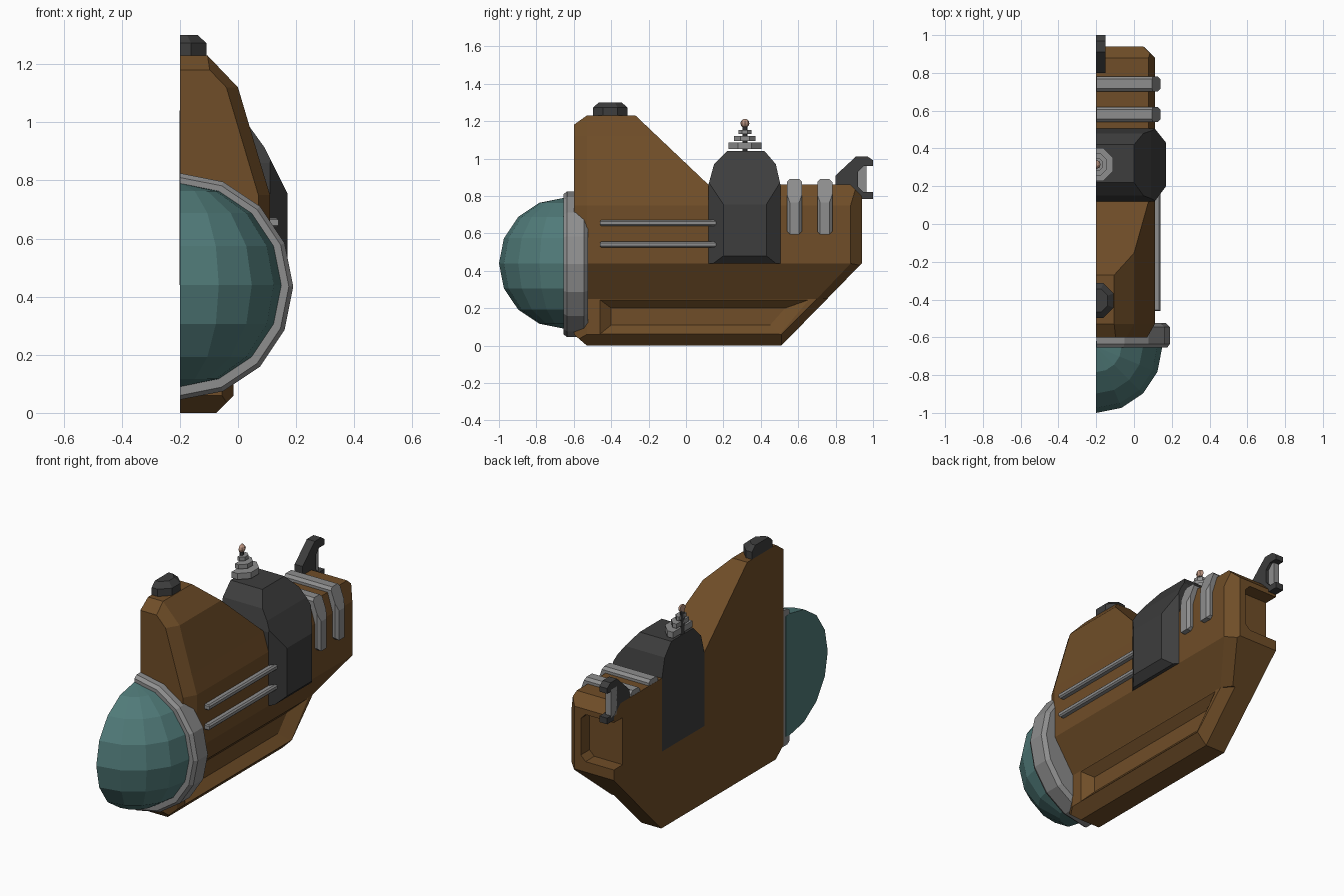
import bpy, bmesh
from math import sin, cos, pi
from mathutils import Vector

if "Cube" in bpy.data.objects:
    bpy.data.objects.remove(bpy.data.objects["Cube"])

MID = -0.2          # flat section plane of the half model


def material(name, rgb):
    m = bpy.data.materials.new(name)
    m.use_nodes = True
    m.diffuse_color = (*rgb, 1)
    m.node_tree.nodes["Principled BSDF"].inputs["Base Color"].default_value = (*rgb, 1)
    return m


BROWN = material("brown hull", (0.16, 0.075, 0.021))
DARK = material("dark metal", (0.047, 0.047, 0.047))
GREY = material("grey metal", (0.27, 0.27, 0.27))
TEAL = material("teal glass", (0.08, 0.195, 0.19))
COPPER = material("copper tip", (0.5, 0.3, 0.22))


def finish(name, bm, mat):
    bmesh.ops.recalc_face_normals(bm, faces=bm.faces[:])
    mesh = bpy.data.meshes.new(name)
    bm.to_mesh(mesh)
    bm.free()
    mesh.materials.append(mat)
    obj = bpy.data.objects.new(name, mesh)
    bpy.context.scene.collection.objects.link(obj)
    return obj


def hull(points):
    bm = bmesh.new()
    for p in points:
        bm.verts.new(p)
    bmesh.ops.remove_doubles(bm, verts=bm.verts[:], dist=1e-5)
    bmesh.ops.convex_hull(bm, input=bm.verts[:])
    loose = [v for v in bm.verts if not v.link_faces]
    bmesh.ops.delete(bm, geom=loose, context='VERTS')
    bmesh.ops.recalc_face_normals(bm, faces=bm.faces[:])
    bm.normal_update()
    bmesh.ops.dissolve_limit(bm, angle_limit=0.01, verts=bm.verts[:], edges=bm.edges[:])
    return bm


def clip(points, co, no):
    bm = hull(points)
    bmesh.ops.bisect_plane(bm, geom=bm.verts[:] + bm.edges[:] + bm.faces[:], dist=1e-6,
                           plane_co=co, plane_no=no, clear_outer=True)
    kept = [v.co.copy() for v in bm.verts]
    bm.free()
    return kept


def outline_planes(outline, a, b):
    """Outward planes along a convex outline drawn on axes a and b."""
    n = len(outline)
    mid = sum((Vector(p) for p in outline), Vector((0, 0))) / max(n, 1)
    for i in range(n):
        p, q = Vector(outline[i]), Vector(outline[(i + 1) % n])
        d = Vector((q.y - p.y, p.x - q.x)).normalized()
        if d.dot(p - mid) < 0:
            d = -d
        co, no = Vector((0, 0, 0)), Vector((0, 0, 0))
        co[a], co[b], no[a], no[b] = p.x, p.y, d.x, d.y
        yield co, no


def solid(name, mat, points=None, front=(), side=(), plan=(), planes=(), mid=MID):
    """Convex part: a block trimmed by its outlines, extra planes and the section."""
    if points is None:
        points = [(x, y, z) for x in (-2, 2) for y in (-2, 2) for z in (-2, 2)]
    cuts = list(planes) + [((mid, 0, 0), (-1, 0, 0))]
    for outline, a, b in ((front, 0, 2), (side, 1, 2), (plan, 0, 1)):
        cuts += outline_planes(outline, a, b)
    for co, no in cuts:
        points = clip(points, co, Vector(no).normalized())
    return finish(name, hull(points), mat)


def turned(profile, sides, centre, axis='Z', phase=0.0):
    """Points of a turned shape; profile holds (radius, position along axis)."""
    pts = []
    for r, h in profile:
        for i in range(sides):
            t = 2 * pi * (i + phase) / sides
            c, s = r * cos(t), r * sin(t)
            pts.append(Vector(centre) + Vector((c, s, h) if axis == 'Z' else (c, h, s)))
    return pts


def ball(r, sides, rings, centre):
    return turned([(r * sin(pi * k / rings), -r * cos(pi * k / rings))
                   for k in range(rings + 1)], sides, centre)


def carve(obj, cutter):
    mod = obj.modifiers.new("recess", 'BOOLEAN')
    mod.operation, mod.solver, mod.object = 'DIFFERENCE', 'EXACT', cutter
    cutter.hide_render = True
    bpy.context.view_layer.update()
    dg = bpy.context.evaluated_depsgraph_get()
    mesh = bpy.data.meshes.new_from_object(obj.evaluated_get(dg))
    obj.modifiers.clear()
    obj.data = mesh
    bpy.data.objects.remove(cutter)


def rect(a0, a1, b0, b1, c=0.0):
    """Rectangle with corners cut by c."""
    return [(a0 + c, b0), (a1 - c, b0), (a1, b0 + c), (a1, b1 - c),
            (a1 - c, b1), (a0 + c, b1), (a0, b1 - c), (a0, b0 + c)] if c else \
           [(a0, b0), (a1, b0), (a1, b1), (a0, b1)]


# Hull: body, tower and keel
nose_bevel = ((0.11, -0.53, 0.75), (0.0259, -0.0148, 0.0077))
body = solid("hull_body", BROWN,
             front=[(MID, .25), (-.015, .25), (.11, .44), (.11, .75), (.077, .86), (MID, .86)],
             side=[(-.6, .25), (-.6, .86), (.88, .86), (.94, .8), (.94, .44), (.755, .25)],
             plan=[(MID, -.6), (.07, -.6), (.11, -.53), (.11, .88), (.05, .94), (MID, .94)],
             planes=[nose_bevel, ((-.015, .7, .25), (.0104, .0076, -.0141))])
solid("tower", BROWN,
      front=[(MID, .86), (.077, .86), (0, 1.12), (-.105, 1.23), (MID, 1.23)],
      side=[(-.6, .86), (-.6, 1.18), (-.53, 1.23), (-.27, 1.23), (.12, .86)],
      planes=[nose_bevel, ((0, -.53, 1.12), (.0077, -.0044, .00735))])
keel = solid("keel", BROWN,
             front=[(MID, 0), (-.075, 0), (-.015, .06), (-.015, .25), (MID, .25)],
             side=[(-.6, .25), (-.6, .06), (-.53, 0), (.51, 0), (.755, .25)],
             plan=[(MID, -.6), (-.055, -.6), (-.015, -.53), (-.015, .8), (MID, .8)],
             planes=[((-.015, .51, .06), (1, 1, -1))])

# Recesses in the stern and the keel side
carve(body, solid("stern_cutter", BROWN, front=rect(-.5, .01, .5, .77, .03),
                  side=rect(.86, 1.1, .4, .9), mid=-.6))
carve(keel, solid("keel_cutter", BROWN, points=[
    (0, -.48, .26), (0, .7, .26), (0, .52, .045), (0, -.48, .045),
    (-.06, -.4, .2), (-.06, .53, .2), (-.06, .45, .11), (-.06, -.4, .11)]))

# Glass nose and its collar
solid("nose_dome", TEAL, points=ball(.35, 16, 8, (MID, -.65, .44)),
      planes=[((0, -.62, 0), (0, 1, 0))])
solid("nose_collar", GREY, mid=MID + .001, points=turned(
    [(.355, -.655), (.375, -.655), (.39, -.635), (.39, -.545), (.37, -.525)],
    16, (MID, 0, .435), 'Y'))

# Engine housing
solid("engine_housing", DARK, mid=MID - .001,
      front=[(-.3, .44), (.13, .44), (.17, .48), (.17, .755), (.09, .915), (0, 1.04), (-.3, 1.04)],
      side=[(.12, .44), (.12, .86), (.15, .97), (.22, 1.04), (.42, 1.04), (.48, .97),
            (.505, .86), (.505, .44)],
      plan=[(-.3, .12), (.11, .12), (.17, .2), (.17, .43), (.11, .505), (-.3, .505)])

# Stacked insulator on the housing
top = (MID, .315, 0)
solid("insulator_stem", DARK, points=turned([(.015, 1.03), (.015, 1.18)], 8, top, phase=.5))
for i, (r, z, h) in enumerate([(.095, 1.05, .035), (.062, 1.095, .025), (.038, 1.13, .022)]):
    solid(f"insulator_disc_{i + 1}", GREY,
          points=turned([(r, z), (r, z + h)], 8, top, phase=.5))
solid("insulator_tip", COPPER, points=ball(.024, 8, 6, (MID, .315, 1.188)))

# Tower hatch
solid("tower_hatch", DARK, points=turned([(.1, 1.22), (.1, 1.272), (.066, 1.3)], 8,
                                         (MID, -.405, 0), phase=.5))

# Side rails
for i, z in enumerate((.655, .54)):
    solid(f"side_rail_{i + 1}", GREY, front=rect(.09, .14, z - .016, z + .016, .008),
          side=rect(-.46, .16, z - .016, z + .016, .006))

# Straps over the stern
for i, y in enumerate((.58, .742)):
    solid(f"stern_strap_{i + 1}", GREY, mid=MID + .001,
          front=[(-.3, .595), (.14, .595), (.14, .765), (.095, .89), (-.3, .89)],
          side=rect(y - .04, y + .04, .595, .89, .015),
          plan=rect(-.3, .14, y - .04, y + .04, .015))

# Stern bracket with a grey bar
outline = [(.8, .85), (.8, .91), (.91, 1.012), (.97, 1.012), (1, .99), (1, .96), (.95, .96),
           (.92, .93), (.92, .85), (.95, .82), (1, .82), (1, .785), (.94, .785), (.88, .85)]
bm = bmesh.new()
face = bm.faces.new([bm.verts.new((MID, y, z)) for y, z in outline])
ext = bmesh.ops.extrude_face_region(bm, geom=[face])
bmesh.ops.translate(bm, vec=(.05, 0, 0),
                    verts=[g for g in ext["geom"] if isinstance(g, bmesh.types.BMVert)])
finish("stern_bracket", bm, DARK)
solid("bracket_bar", GREY, front=rect(MID, -.165, .81, .97), side=rect(.91, .965, .81, .97))
